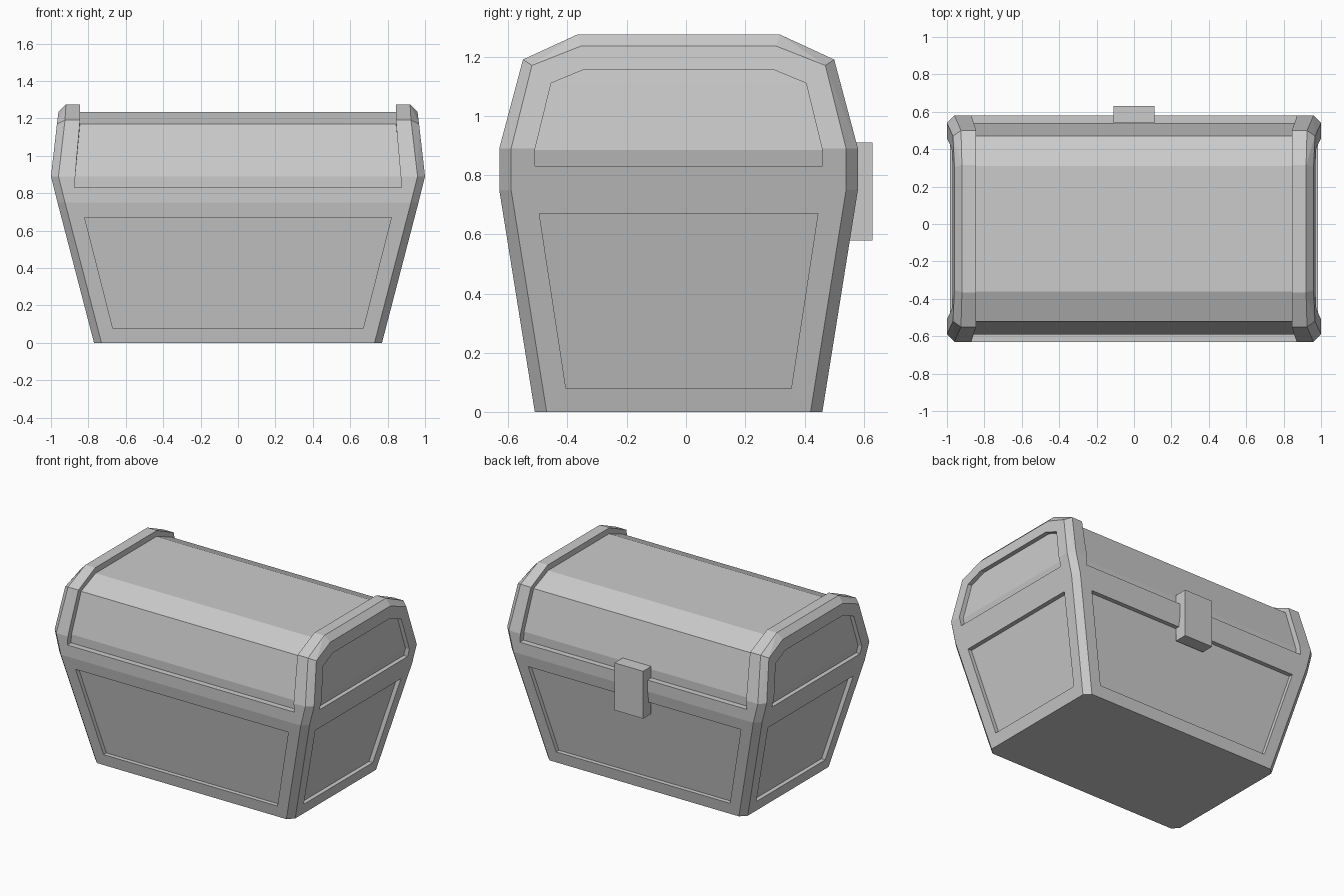
import bpy, bmesh, math

if "Cube" in bpy.data.objects:
    bpy.data.objects.remove(bpy.data.objects["Cube"])

CY = -0.025  # the chest body sits slightly off centre because of the latch
DEPTH = 0.03


def finish(bm, name):
    bmesh.ops.recalc_face_normals(bm, faces=bm.faces[:])
    mesh = bpy.data.meshes.new(name)
    bm.to_mesh(mesh)
    bm.free()
    obj = bpy.data.objects.new(name, mesh)
    bpy.context.collection.objects.link(obj)
    return obj


def loft(bm, rows):
    """Skin a closed solid through a series of four-point sections."""
    secs = [[bm.verts.new((x, y + CY, z)) for x, y, z in r] for r in rows]
    for a, b in zip(secs, secs[1:]):
        for i in range(4):
            j = (i + 1) % 4
            bm.faces.new((a[i], a[j], b[j], b[i]))
    bm.faces.new(secs[0])
    bm.faces.new(secs[-1])


# Chest: convex shell with chamfered corners and a faceted lid
corner = [(.77, .445, 0), (.73, .485, 0),
          (.965, .565, .75), (.925, .605, .75),
          (1.0, .565, .89), (.96, .605, .89),
          (.968, .495, 1.17), (.925, .525, 1.19),
          (.96, .33, 1.235), (.92, .34, 1.275)]
bm = bmesh.new()
for x, y, z in corner:
    for sx in (-1, 1):
        for sy in (-1, 1):
            bm.verts.new((sx * x, sy * y + CY, z))
bmesh.ops.convex_hull(bm, input=bm.verts[:])
bmesh.ops.dissolve_limit(bm, angle_limit=math.radians(1.5),
                         verts=bm.verts[:], edges=bm.edges[:])
chest = finish(bm, "chest")

# Cutters for every recessed panel
bm = bmesh.new()
for s in (-1, 1):
    # front and back body panels: z, half width, surface y
    rows = []
    for z, w in ((.08, .67), (.67, .82)):
        y = .485 + .16 * z
        a, b = s * (y - DEPTH), s * (y + .1)
        rows.append([(-w, a, z), (w, a, z), (w, b, z), (-w, b, z)])
    loft(bm, rows)
    # body end panel, then lid end panel: z, half width, surface x
    for panel in (((.08, .38, .791), (.67, .47, .944)),
                  ((.83, .485, .985), (.885, .485, .999),
                   (1.11, .43, .975), (1.157, .317, .969))):
        rows = []
        for z, w, x in panel:
            a, b = s * (x - DEPTH), s * (x + .1)
            rows.append([(a, -w, z), (a, w, z), (b, w, z), (b, -w, z)])
        loft(bm, rows)

# lid band between the end frames: half width, inner y/z, outer y/z
half = [(.875, .565, .83, .705, .83), (.87, .565, .89, .705, .89),
        (.845, .495, 1.17, .65, 1.25), (.845, .335, 1.235, .4, 1.4)]
path = [(1, r) for r in half] + [(-1, r) for r in reversed(half)]
loft(bm, [[(-w, s * yi, zi), (w, s * yi, zi), (w, s * yo, zo), (-w, s * yo, zo)]
          for s, (w, yi, zi, yo, zo) in path])
cutter = finish(bm, "panel_cutter")
cutter.hide_render = True

mod = chest.modifiers.new("panels", 'BOOLEAN')
mod.operation = 'DIFFERENCE'
mod.solver = 'EXACT'
mod.object = cutter
bpy.context.view_layer.objects.active = chest
bpy.ops.object.modifier_apply(modifier=mod.name)
bpy.data.objects.remove(cutter)

# Latch
bpy.ops.mesh.primitive_cube_add(size=1, location=(0, .585, .745))
latch = bpy.context.object
latch.name = "latch"
latch.scale = (.22, .09, .33)
